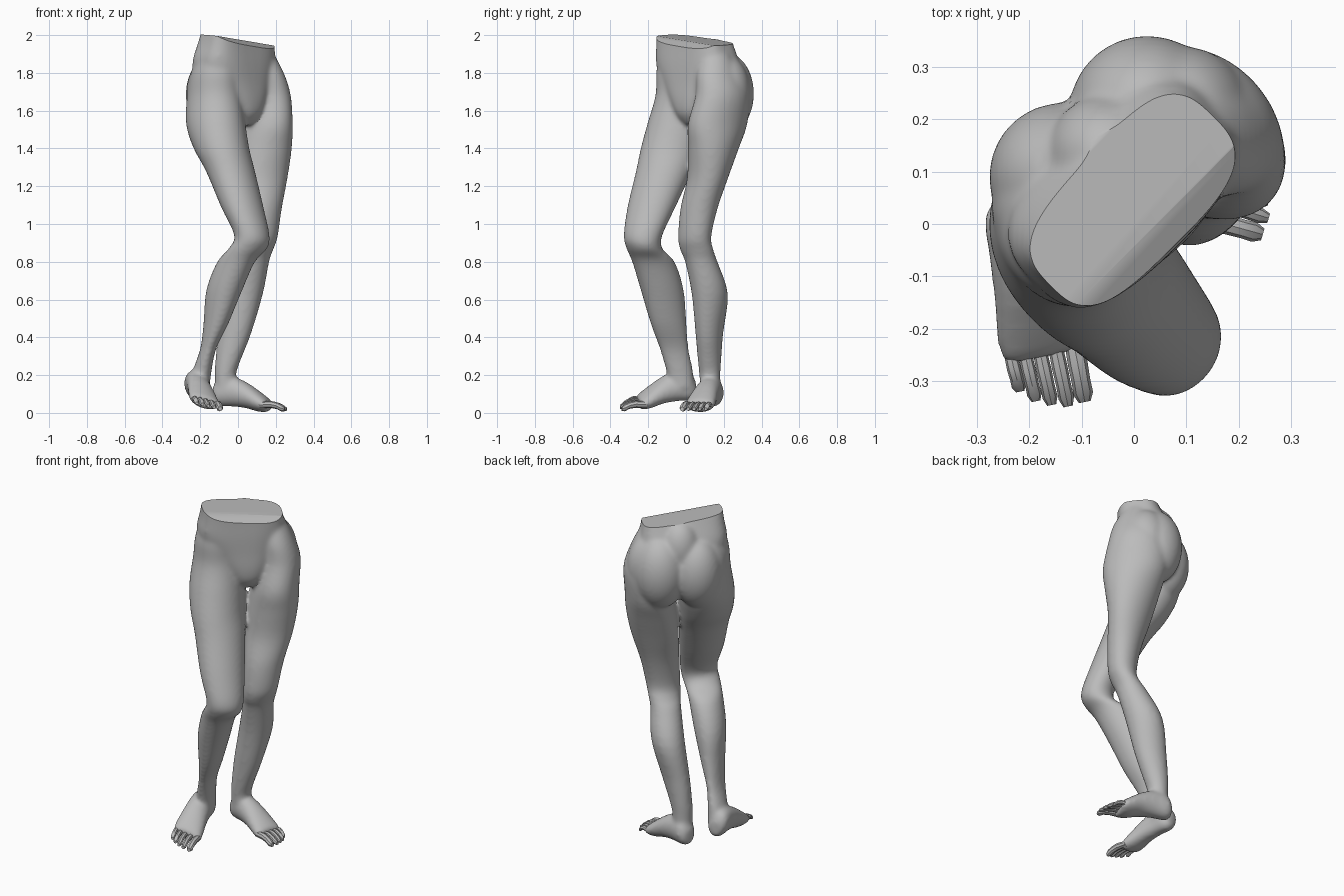
import bpy, bmesh, math
from mathutils import Vector

cube = bpy.data.objects.get("Cube")
if cube:
    bpy.data.objects.remove(cube, do_unlink=True)

R2 = math.sqrt(0.5)

grey = bpy.data.materials.new("plain_grey")
grey.use_nodes = True
grey.diffuse_color = (0.5, 0.5, 0.5, 1)
grey.node_tree.nodes["Principled BSDF"].inputs["Base Color"].default_value = (0.5, 0.5, 0.5, 1)


def smooth_rows(rows, steps=4):
    """Catmull-Rom interpolation of the section parameters."""
    out = []
    for i in range(len(rows) - 1):
        a, b = rows[max(i - 1, 0)], rows[i]
        c, d = rows[i + 1], rows[min(i + 2, len(rows) - 1)]
        for s in range(steps):
            t = s / steps
            out.append([0.5 * (2 * q + (r - p) * t + (2 * p - 5 * q + 4 * r - w) * t * t
                               + (3 * q - p - 3 * r + w) * t ** 3)
                        for p, q, r, w in zip(a, b, c, d)])
    return out + [list(rows[-1])]


def loft(bm, rings):
    """Skin a list of point rings into a closed tube."""
    vs = [[bm.verts.new(p) for p in ring] for ring in rings]
    n = len(vs[0])
    for a, b in zip(vs, vs[1:]):
        for i in range(n):
            bm.faces.new((a[i], a[(i + 1) % n], b[(i + 1) % n], b[i]))
    bm.faces.new(vs[0])
    bm.faces.new(vs[-1])


def leg_section(z, x0, x1, y0, y1, skew, n=32):
    """Horizontal skewed oval with given extents."""
    return [Vector(((x0 + x1) / 2 + (x1 - x0) / 2 * math.cos(t),
                    (y0 + y1) / 2 + (y1 - y0) / 2 * math.sin(t + skew), z))
            for t in (2 * math.pi * i / n for i in range(n))]


def pelvis_section(z, u0, u1, v0, v1, power, n=48):
    """Horizontal rounded box, aligned with the turned hips."""
    pts = []
    for i in range(n):
        c, s = math.cos(2 * math.pi * i / n), math.sin(2 * math.pi * i / n)
        u = (u0 + u1) / 2 + (u1 - u0) / 2 * math.copysign(abs(c) ** power, c)
        v = (v0 + v1) / 2 + (v1 - v0) / 2 * math.copysign(abs(s) ** power, s)
        pts.append(Vector(((u + v) * R2, (u - v) * R2, z)))
    return pts


def finish(bm, name, angle):
    bmesh.ops.recalc_face_normals(bm, faces=bm.faces[:])
    me = bpy.data.meshes.new(name)
    bm.to_mesh(me)
    bm.free()
    me.materials.clear()
    me.materials.append(grey)
    ob = bpy.data.objects.new(name, me)
    bpy.context.collection.objects.link(ob)
    for o in bpy.context.selected_objects:
        o.select_set(False)
    ob.select_set(True)
    bpy.context.view_layer.objects.active = ob
    bpy.ops.object.shade_smooth_by_angle(angle=math.radians(angle))
    return ob


# Leg sections: z, x min, x max, y min, y max, skew
RIGHT_LEG = [
    (1.92, -.205, 0, -.14, .07, -.1), (1.80, -.25, .01, -.158, .115, -.1),
    (1.68, -.27, .02, -.162, .15, -.1), (1.53, -.275, .04, -.205, .15, -.1),
    (1.40, -.235, .06, -.24, .10, -.05), (1.28, -.17, .09, -.265, .035, .05),
    (1.09, -.09, .135, -.31, -.055, .12), (.94, -.02, .167, -.33, -.125, .15),
    (.87, -.05, .155, -.315, -.125, .1), (.80, -.11, .09, -.285, -.06, -.15),
    (.65, -.168, .023, -.24, -.012, -.22), (.47, -.183, -.052, -.187, .003, -.22),
    (.34, -.20, -.115, -.14, .015, -.15), (.22, -.24, -.14, -.105, .038, -.1),
    (.13, -.25, -.15, -.09, .045, 0)]
LEFT_LEG = [
    (1.92, .03, .18, .075, .225, 0), (1.80, .01, .243, .055, .29, -.25),
    (1.68, 0, .28, .05, .335, -.3), (1.53, -.02, .29, .01, .325, -.3),
    (1.40, -.02, .285, .01, .28, -.1), (1.24, -.005, .262, .005, .222, .1),
    (1.08, .025, .232, -.03, .167, .15), (.93, .035, .21, -.042, .134, .2),
    (.86, .022, .185, -.03, .147, .15), (.80, -.005, .165, -.005, .167, 0),
    (.63, -.065, .132, .03, .222, -.12), (.42, -.105, .07, .05, .197, -.15),
    (.28, -.12, .015, .062, .187, -.1), (.20, -.123, -.01, .07, .182, 0),
    (.10, -.12, -.01, .075, .182, 0)]
# Pelvis sections: z, side min, side max, back, front, squareness
PELVIS = [
    (2.08, -.19, .235, -.11, .085, .6), (1.96, -.20, .25, -.16, .083, .6),
    (1.85, -.215, .27, -.205, .088, .7), (1.75, -.175, .25, -.215, .09, .8),
    (1.65, -.105, .20, -.20, .092, .85), (1.58, -.05, .15, -.16, .08, .85),
    (1.525, -.005, .10, -.11, .04, .85)]
# Buttocks, outer hips and lower back: centre and radius
HIP_MASSES = (((-.135, .09, 1.685), .142), ((.025, .21, 1.69), .15),
              ((-.14, .03, 1.70), .132), ((.09, .205, 1.70), .135),
              ((-.052, .132, 1.82), .115))
# Foot sections: distance from heel, half width, bottom, top
FOOT = [
    (0, .032, .05, .13), (.03, .058, .033, .18), (.10, .063, .033, .195),
    (.18, .07, .025, .165), (.25, .08, .006, .118), (.295, .082, .004, .083),
    (.312, .068, .012, .068)]
# Toes: sideways base, sideways tip, length, radius
TOES = [(-.062, -.060, .107, .019), (-.026, -.027, .109, .015), (.005, .003, .10, .0145),
        (.034, .031, .087, .014), (.061, .057, .063, .0135)]


def foot_frame(heel, direction, out_sign):
    d = Vector((*direction, 0)).normalized()
    out = Vector((-d.y, d.x, 0)) * out_sign
    return Vector((*heel, 0)), d, out


FEET = {  # frame, heel lift, sideways roll
    "right": (foot_frame((-.235, .052), (.20, -.98), -1), .03, .25),
    "left": (foot_frame((-.132, .155), (.958, -.285), 1), 0, 0)}


def add_foot(bm, frame, lift, roll):
    heel, d, out = frame
    rings = []
    for s, hw, z0, z1 in smooth_rows(FOOT, 3):
        ring = []
        for i in range(24):
            t = 2 * math.pi * i / 24
            lat = hw * math.cos(t)
            z = (z0 + z1) / 2 + (z1 - z0) / 2 * math.sin(t) + lift * (1.2 - 2 * s) + roll * lat
            ring.append(heel + d * s + out * lat + Vector((0, 0, z)))
        rings.append(ring)
    loft(bm, rings)


def add_toes(name, frame, lift, roll):
    heel, d, out = frame
    bm = bmesh.new()
    for lat0, lat1, length, r in TOES:
        rings = []
        for f, k, z in ((-.25, .9, .042), (.3, 1, .045), (.62, .95, .038), (.85, 1, .026), (1, .6, .02)):
            lat = lat0 + (lat1 - lat0) * max(f, 0)
            c = heel + d * (.305 + f * length) + out * lat
            c.z = z + lift * .55 + roll * lat
            rings.append([c + out * (r * k * math.cos(t)) + Vector((0, 0, r * k * math.sin(t)))
                          for t in (2 * math.pi * i / 8 for i in range(8))])
        loft(bm, rings)
    finish(bm, name, 35)


# Body volumes: pelvis, legs, hip masses and feet
bm = bmesh.new()
loft(bm, [pelvis_section(*row) for row in smooth_rows(PELVIS)])
for leg in (RIGHT_LEG, LEFT_LEG):
    loft(bm, [leg_section(*row) for row in smooth_rows(leg)])
for centre, radius in HIP_MASSES:
    made = bmesh.ops.create_uvsphere(bm, u_segments=32, v_segments=20, radius=radius)["verts"]
    bmesh.ops.scale(bm, verts=made, vec=(1, 1, 1.45))
    bmesh.ops.translate(bm, verts=made, vec=centre)
for side in FEET:
    add_foot(bm, *FEET[side])
body = finish(bm, "hips_and_legs", 40)

# Fuse the volumes into one soft skin
remesh = body.modifiers.new("fuse", 'REMESH')
remesh.mode = 'VOXEL'
remesh.voxel_size = 0.01
soften = body.modifiers.new("soften", 'SMOOTH')
soften.factor = 0.5
soften.iterations = 16
fused = bpy.data.meshes.new_from_object(body.evaluated_get(bpy.context.evaluated_depsgraph_get()))
bpy.data.objects.remove(body, do_unlink=True)

# Waist cuts: slanted flat top, then a steeper bevel along the front
bm = bmesh.new()
bm.from_mesh(fused)
bpy.data.meshes.remove(fused)
for height, normal in ((1.975, (.127, .042, 1)), (1.99, (.474, -.304, 1))):
    bmesh.ops.bisect_plane(bm, geom=bm.verts[:] + bm.edges[:] + bm.faces[:], dist=1e-5,
                           plane_co=(0, 0, height), plane_no=normal, clear_outer=True)
    bmesh.ops.holes_fill(bm, edges=[e for e in bm.edges if e.is_boundary], sides=0)
finish(bm, "hips_and_legs", 40)

# Toes
for side in FEET:
    add_toes(side + "_toes", *FEET[side])
